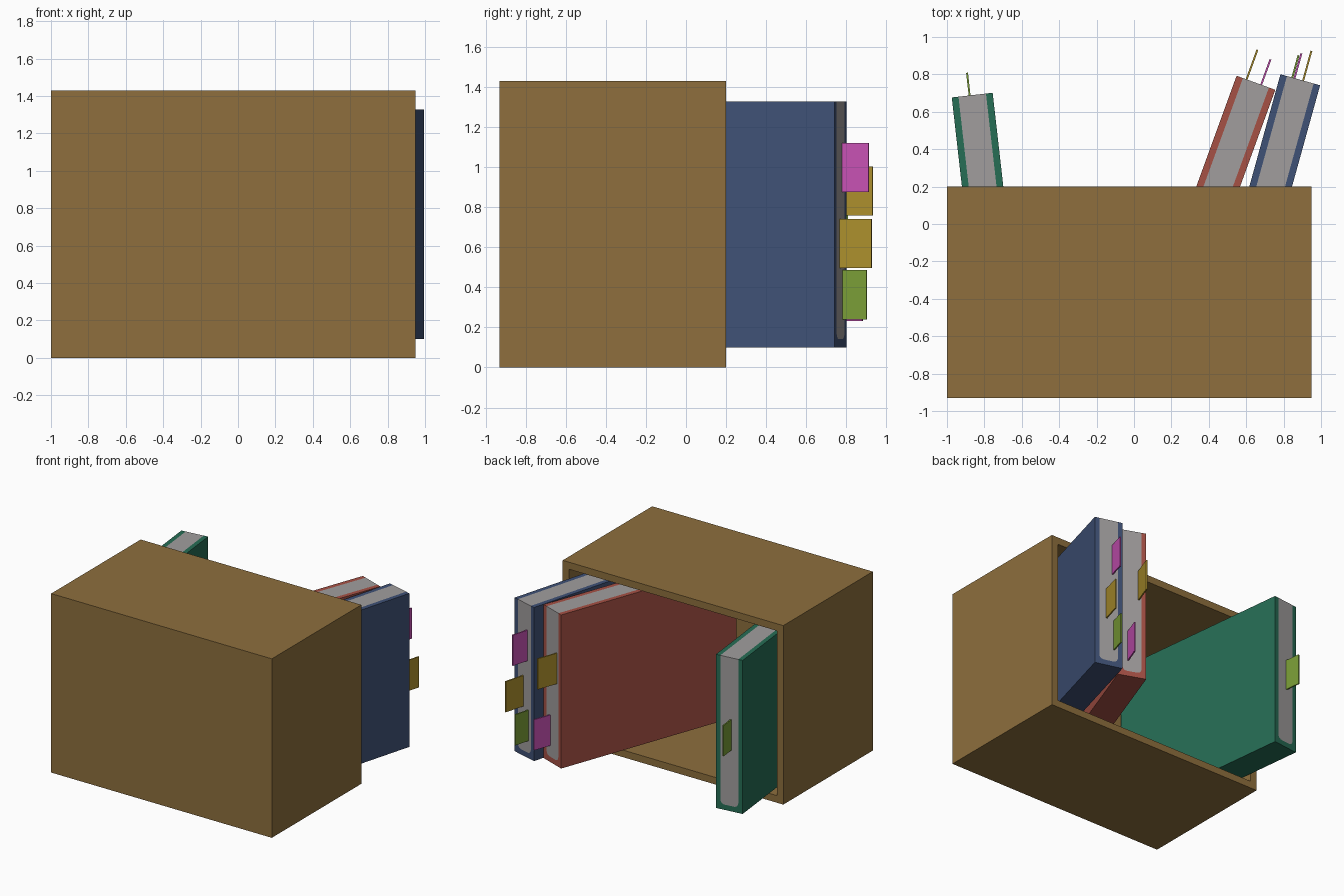
import bpy, bmesh, math
from mathutils import Matrix, Vector

if "Cube" in bpy.data.objects:
    bpy.data.objects.remove(bpy.data.objects["Cube"])


def material(name, rgb):
    m = bpy.data.materials.new(name)
    lin = [((c / 255 + 0.055) / 1.055) ** 2.4 for c in rgb]
    m.diffuse_color = (*lin, 1)
    m.use_nodes = True
    m.node_tree.nodes["Principled BSDF"].inputs["Base Color"].default_value = m.diffuse_color
    return m


BROWN = material("brown_wood", (142, 111, 61))
RED = material("red_cover", (166, 81, 69))
BLUE = material("blue_cover", (63, 81, 118))
GREEN = material("green_cover", (38, 109, 85))
PAPER = material("grey_paper", (161, 158, 158))
PINK = material("pink_note", (198, 81, 179))
GOLD = material("gold_note", (172, 143, 45))
LIME = material("lime_note", (122, 157, 55))


def finish(bm, name, mat, matrix=Matrix()):
    bmesh.ops.recalc_face_normals(bm, faces=bm.faces[:])
    me = bpy.data.meshes.new(name)
    bm.to_mesh(me)
    bm.free()
    me.materials.append(mat)
    ob = bpy.data.objects.new(name, me)
    ob.matrix_world = matrix
    bpy.context.collection.objects.link(ob)
    return ob


def box_mesh(lo, hi):
    bm = bmesh.new()
    lo, hi = Vector(lo), Vector(hi)
    bmesh.ops.create_cube(bm, size=1, matrix=Matrix.Translation((lo + hi) / 2)
                          @ Matrix.Diagonal((*(hi - lo), 1)))
    return bm


def extrude_profile(points, depth):
    """Extrude an x-z outline from y = 0 back to y = -depth."""
    bm = bmesh.new()
    face = bm.faces.new([bm.verts.new((x, 0, z)) for x, z in points])
    ext = bmesh.ops.extrude_face_region(bm, geom=[face])
    new = [v for v in ext["geom"] if isinstance(v, bmesh.types.BMVert)]
    bmesh.ops.translate(bm, verts=new, vec=(0, -depth, 0))
    return bm


# Shelf box, hollowed out from its back (+y) face
bm = box_mesh((-1, -0.93, 0), (0.95, 0.2, 1.43))
bm.normal_update()
opening = max(bm.faces, key=lambda f: f.normal.y)
bmesh.ops.inset_individual(bm, faces=[opening], thickness=0.08)
ext = bmesh.ops.extrude_discrete_faces(bm, faces=[opening])
bottom = ext["faces"][0]
rim = [e for e in bm.edges if e.is_boundary]
bmesh.ops.translate(bm, verts=bottom.verts[:], vec=(0, -1.05, 0))
bmesh.ops.remove_doubles(bm, verts=bm.verts[:], dist=1e-5)
finish(bm, "shelf_box", BROWN)

# Books lie spine down, with a U-shaped cover around the paper
W, L, Z0, Z1 = 0.11, 1.55, 0.10, 1.327   # half width, length, heights
T, SPINE, R = 0.036, 0.042, 0.035        # cover, spine, inner corner radius


def paper_outline():
    xi, zb = W - T, Z0 + SPINE
    pts = [(-xi, Z1)]
    for cx, start in ((-xi + R, 180), (xi - R, 270)):
        for i in range(6):
            a = math.radians(start + i * 18)
            pts.append((cx + R * math.cos(a), zb + R + R * math.sin(a)))
    return pts + [(xi, Z1)]


def book(name, mat, centre, lean, notes):
    place = Matrix.Translation((*centre, 0)) @ Matrix.Rotation(math.radians(-lean), 4, "Z")
    inner = paper_outline()
    outer = [(W, Z1), (W, Z0), (-W, Z0), (-W, Z1)]
    finish(extrude_profile(inner + outer, L), name + "_cover", mat, place)
    finish(extrude_profile(inner, L), name + "_pages", PAPER, place)
    # Sticky notes poking out of the page edges
    for i, (x, reach, z, colour) in enumerate(notes):
        note = box_mesh((x - 0.005, -0.05, z), (x + 0.005, reach, z + 0.245))
        finish(note, f"{name}_note_{i + 1}", colour, place)


book("green_book", GREEN, (-0.865, 0.689), -6.5, [(-0.014, 0.122, 0.59, LIME)])
book("red_book", RED, (0.652, 0.755), 20, [(-0.053, 0.169, 0.757, GOLD),
                                           (0.030, 0.144, 0.232, PINK)])
book("blue_book", BLUE, (0.889, 0.771), 15.5, [(-0.044, 0.124, 0.24, LIME),
                                               (-0.032, 0.138, 0.875, PINK),
                                               (0.016, 0.165, 0.495, GOLD)])
